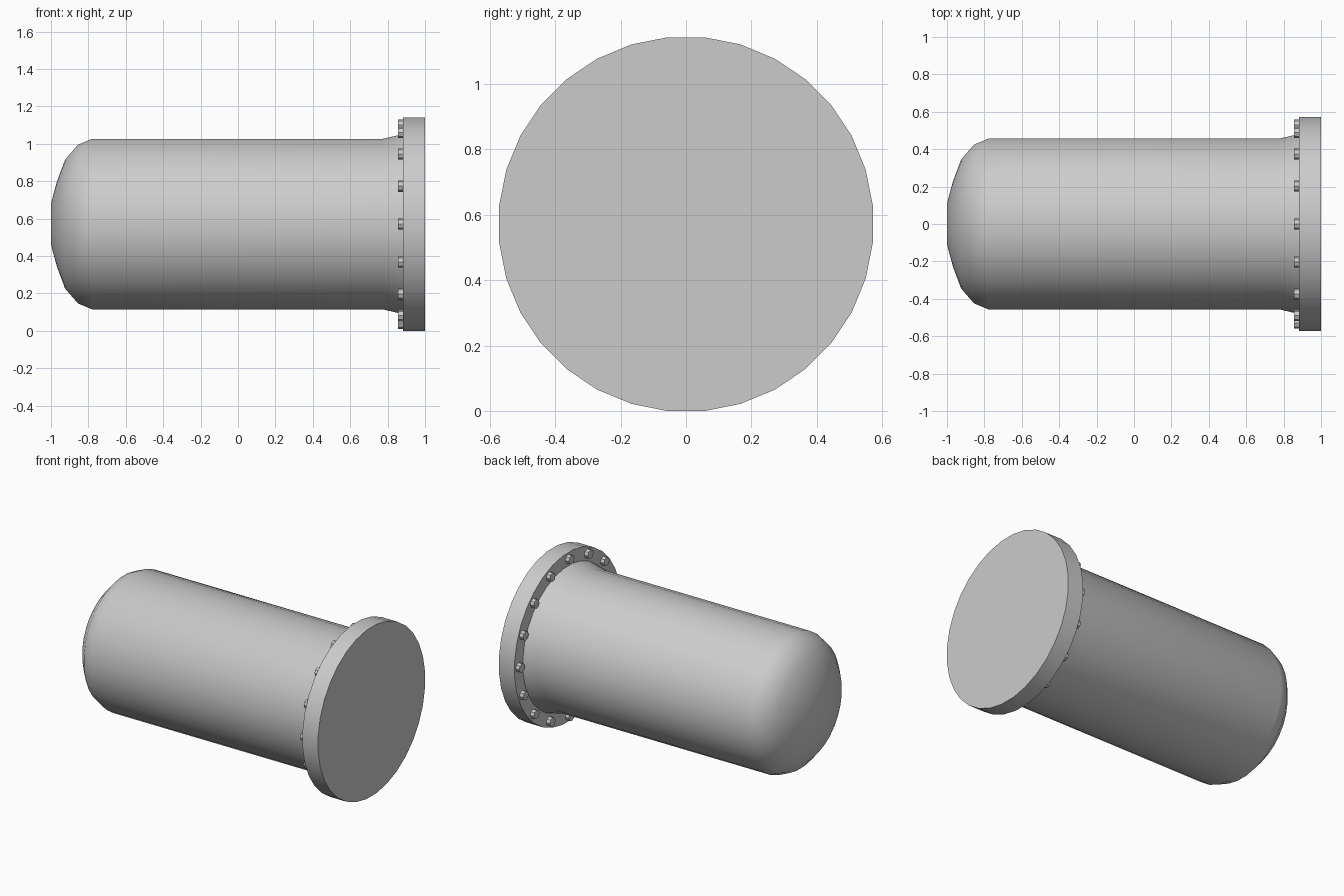
import bpy, bmesh, math
from mathutils import Matrix

cube = bpy.data.objects.get("Cube")
if cube:
    bpy.data.objects.remove(cube, do_unlink=True)

SIDES = 32
AXIS_Z = 0.571
FLAT = 1 / math.cos(math.pi / SIDES)   # flat-to-corner radius

grey = bpy.data.materials.new("light_grey_metal")
grey.use_nodes = True
colour = (0.6, 0.6, 0.6, 1)
grey.diffuse_color = colour
grey.node_tree.nodes["Principled BSDF"].inputs["Base Color"].default_value = colour


def finish(name, bm):
    bmesh.ops.recalc_face_normals(bm, faces=bm.faces[:])
    mesh = bpy.data.meshes.new(name)
    bm.to_mesh(mesh)
    bm.free()
    mesh.materials.append(grey)
    obj = bpy.data.objects.new(name, mesh)
    obj.location.z = AXIS_Z
    bpy.context.collection.objects.link(obj)
    bpy.ops.object.select_all(action='DESELECT')
    obj.select_set(True)
    bpy.context.view_layer.objects.active = obj
    bpy.ops.object.shade_smooth_by_angle(angle=math.radians(35))


def lathe_x(name, profile):
    """Turn (x, radius) points around the x axis and cap both ends."""
    bm = bmesh.new()
    rings = []
    for x, r in profile:
        angles = [math.tau * (i + 0.5) / SIDES for i in range(SIDES)]
        rings.append([bm.verts.new((x, r * FLAT * math.cos(a), r * FLAT * math.sin(a)))
                      for a in angles])
    for a, b in zip(rings, rings[1:]):
        for i in range(SIDES):
            j = (i + 1) % SIDES
            bm.faces.new((a[i], a[j], b[j], b[i]))
    bm.faces.new(rings[0])
    bm.faces.new(rings[-1])
    finish(name, bm)


# Domed vessel with a flared neck
lathe_x("tank_body", [(-1, 0.11), (-0.968, 0.228), (-0.925, 0.344), (-0.856, 0.424),
                      (-0.78, 0.456), (0.775, 0.456), (0.885, 0.482)])

# Flange plate closing the open end
lathe_x("end_flange", [(0.883, AXIS_Z), (1, AXIS_Z)])

# Ring of bolt heads behind the flange
bm = bmesh.new()
for i in range(16):
    a = math.tau * i / 16
    place = (Matrix.Translation((0.871, 0.53 * math.cos(a), 0.53 * math.sin(a)))
             @ Matrix.Rotation(math.pi / 2, 4, 'Y'))
    bmesh.ops.create_cone(bm, cap_ends=True, segments=8, radius1=0.03, radius2=0.03,
                          depth=0.03, matrix=place)
finish("flange_bolts", bm)
